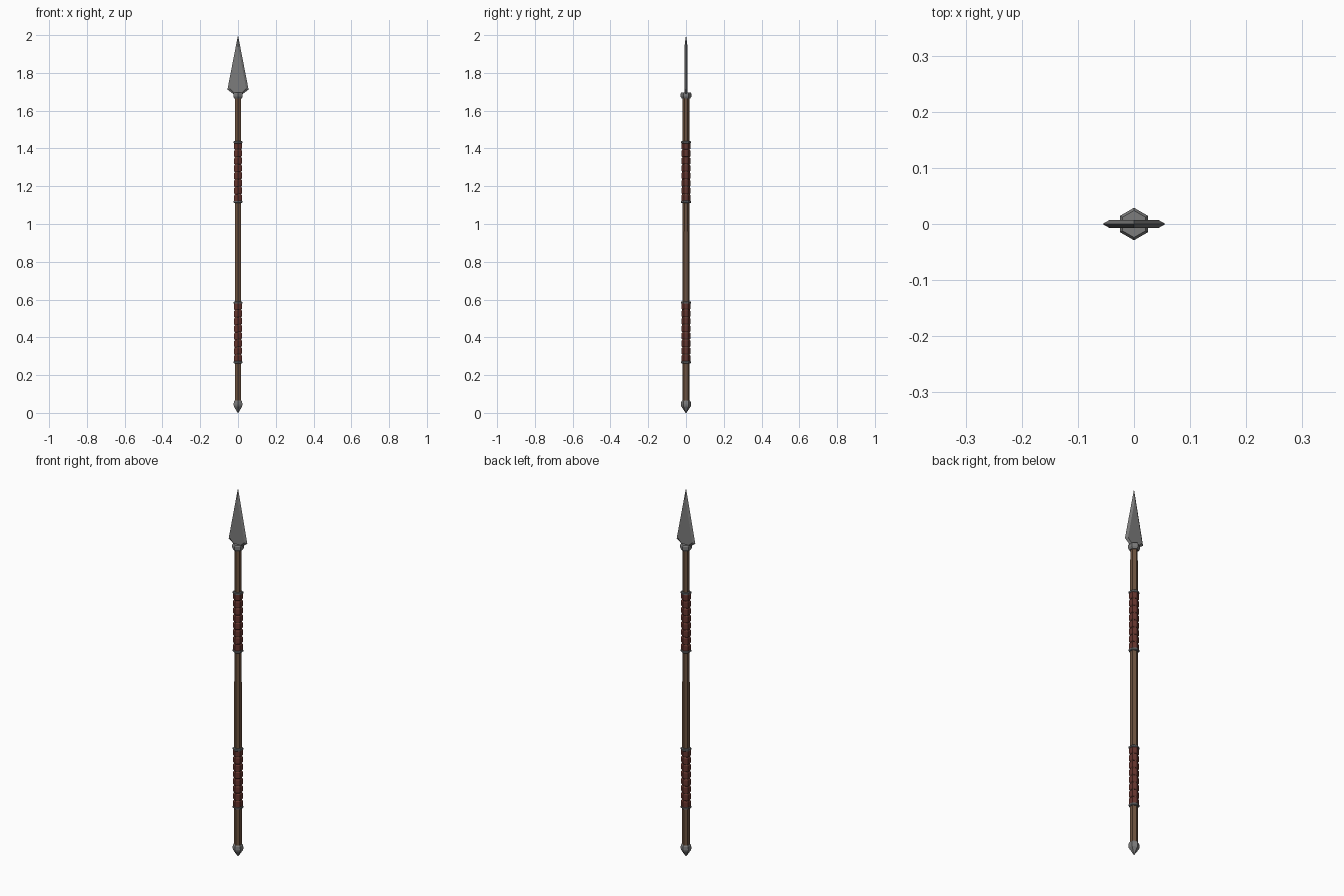
import bpy, bmesh, math
from mathutils import Matrix

if "Cube" in bpy.data.objects:
    bpy.data.objects.remove(bpy.data.objects["Cube"])


def material(name, rgb):
    m = bpy.data.materials.new(name)
    m.diffuse_color = (*rgb, 1)
    m.use_nodes = True
    m.node_tree.nodes["Principled BSDF"].inputs["Base Color"].default_value = m.diffuse_color
    return m


WOOD = material("brown wood", (0.15, 0.085, 0.05))
LEATHER = material("red leather", (0.13, 0.035, 0.027))
STEEL = material("grey steel", (0.20, 0.20, 0.20))
IRON = material("dark iron", (0.13, 0.135, 0.14))


def finish(bm, name, mat):
    bmesh.ops.remove_doubles(bm, verts=bm.verts, dist=1e-6)
    bmesh.ops.recalc_face_normals(bm, faces=bm.faces)
    me = bpy.data.meshes.new(name)
    bm.to_mesh(me)
    bm.free()
    me.materials.append(mat)
    ob = bpy.data.objects.new(name, me)
    bpy.context.collection.objects.link(ob)
    return ob


def hex_lathe(bm, profile, tilt=0.0):
    """Six-sided turned solid with corners on +y and -y; profile is (radius, z)."""
    rings = []
    for r, z in profile:
        rings.append([bm.verts.new((r * math.sin(k * math.pi / 3),
                                    r * math.cos(k * math.pi / 3),
                                    z + tilt * r * math.sin(k * math.pi / 3)))
                      for k in range(6)])
    for a, b in zip(rings, rings[1:]):
        for k in range(6):
            j = (k + 1) % 6
            bm.faces.new((a[k], a[j], b[j], b[k]))
    bm.faces.new(rings[0])
    bm.faces.new(rings[-1])


def turned(name, mat, profile):
    bm = bmesh.new()
    hex_lathe(bm, profile)
    return finish(bm, name, mat)


# Shaft
turned("shaft", WOOD, [(0.0192, 0.04), (0.018, 1.685)])

# Butt cap with pointed end
turned("butt_cap", STEEL, [(0.002, 0.0), (0.025, 0.034), (0.027, 0.044),
                           (0.025, 0.06), (0.021, 0.066)])

# Collar under the blade
turned("blade_collar", STEEL, [(0.023, 1.665), (0.029, 1.675),
                               (0.029, 1.69), (0.024, 1.697)])

# Leather grips: stacked bands, each closed off by thin iron rings
for label, z0 in (("lower", 0.268), ("upper", 1.117)):
    length, count = 0.316, 8
    pitch = length / count
    bm = bmesh.new()
    for i in range(count):
        a = z0 + i * pitch
        hex_lathe(bm, [(0.020, a + 0.001), (0.0238, a + 0.006),
                       (0.0238, a + pitch - 0.006), (0.020, a + pitch - 0.001)], 0.06)
    finish(bm, label + "_grip", LEATHER)
    for end, z in (("bottom", z0), ("top", z0 + length)):
        turned(f"{label}_grip_{end}_ring", IRON,
               [(0.022, z - 0.007), (0.0262, z - 0.004),
                (0.0262, z + 0.004), (0.022, z + 0.007)])

# Blade: flat middle faces with bevelled cutting edges
outer = [(0.0, 2.0), (0.056, 1.712), (0.02, 1.685), (-0.02, 1.685), (-0.056, 1.712)]
inner = [(0.0, 1.945), (0.043, 1.718), (0.016, 1.69), (-0.016, 1.69), (-0.043, 1.718)]
bm = bmesh.new()
rim = [bm.verts.new((x, 0, z)) for x, z in outer]
for side in (-1, 1):
    flat = [bm.verts.new((x, side * 0.0075, z)) for x, z in inner]
    bm.faces.new(flat)
    for k in range(5):
        j = (k + 1) % 5
        bm.faces.new((rim[k], rim[j], flat[j], flat[k]))
finish(bm, "blade", STEEL)
